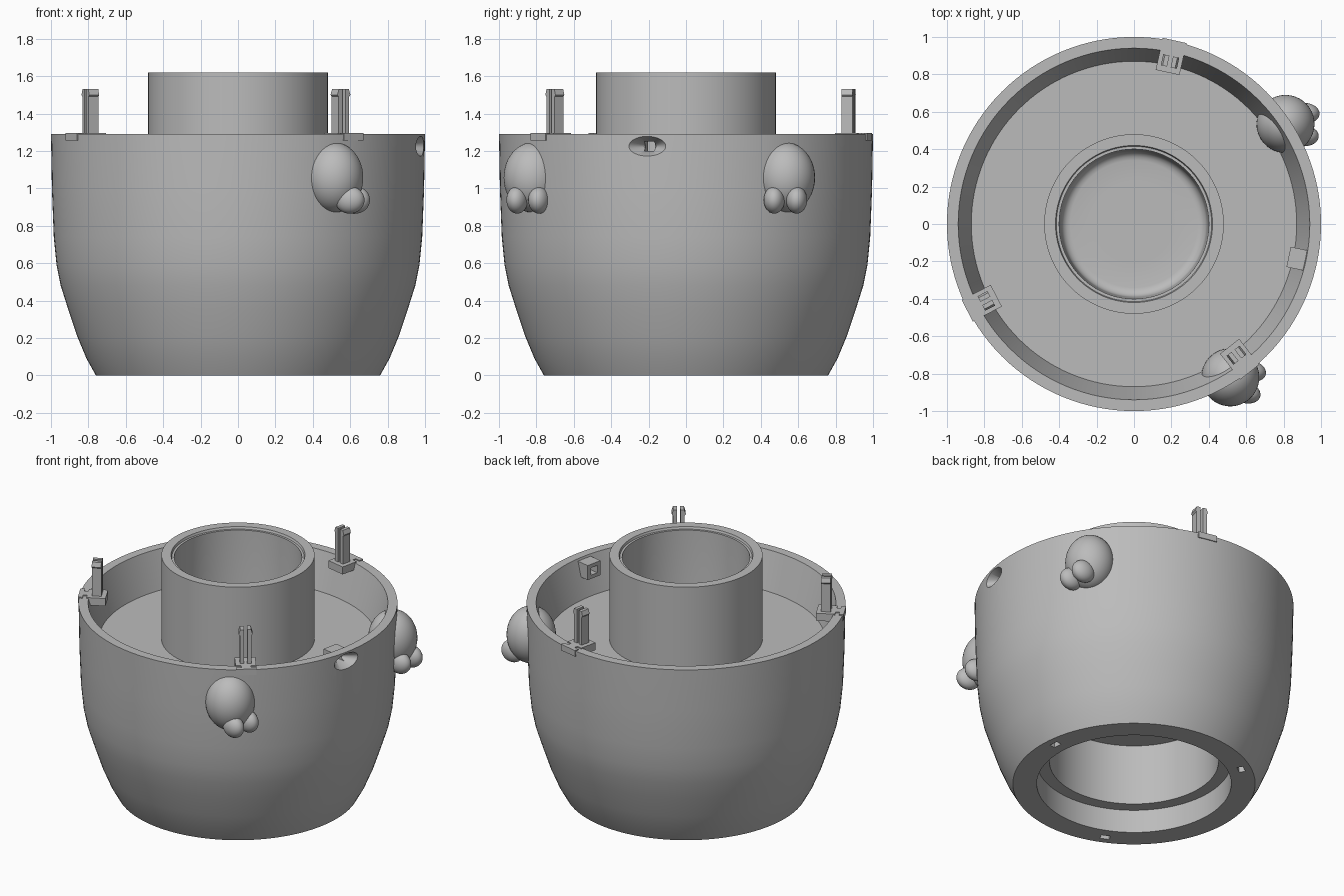
import bpy, bmesh
from math import radians, cos, sin, pi
from mathutils import Matrix, Vector

cube = bpy.data.objects.get("Cube")
if cube:
    bpy.data.objects.remove(cube, do_unlink=True)

grey = bpy.data.materials.new("plain_grey")
grey.use_nodes = True
colour = (0.5, 0.5, 0.5, 1)
grey.diffuse_color = colour
grey.node_tree.nodes["Principled BSDF"].inputs["Base Color"].default_value = colour


def finish(name, bm, matrix=Matrix(), angle=30):
    """Turn a bmesh into a grey object, smooth apart from its sharp edges."""
    bmesh.ops.recalc_face_normals(bm, faces=bm.faces)
    me = bpy.data.meshes.new(name)
    bm.to_mesh(me)
    bm.free()
    me.transform(matrix)
    me.materials.append(grey)
    ob = bpy.data.objects.new(name, me)
    bpy.context.collection.objects.link(ob)
    smooth(ob, angle)
    return ob


def smooth(ob, angle=30):
    bpy.ops.object.select_all(action='DESELECT')
    ob.select_set(True)
    bpy.context.view_layer.objects.active = ob
    bpy.ops.object.shade_smooth_by_angle(angle=radians(angle))


def around(deg):
    """Local x points outwards, local y along the rim."""
    return Matrix.Rotation(radians(deg), 4, 'Z')


def box(name, lo, hi, matrix=Matrix()):
    lo, hi = Vector(lo), Vector(hi)
    bm = bmesh.new()
    bmesh.ops.create_cube(bm, size=1)
    bmesh.ops.transform(bm, verts=bm.verts, matrix=Matrix.Translation((lo + hi) / 2)
                        @ Matrix.Diagonal((*(hi - lo), 1)))
    return finish(name, bm, matrix)


def ellipsoid(name, centre, radii, turn=0):
    bm = bmesh.new()
    bmesh.ops.create_uvsphere(bm, u_segments=40, v_segments=24, radius=1)
    return finish(name, bm, Matrix.Translation(centre) @ around(turn)
                  @ Matrix.Diagonal((*radii, 1)), 60)


def cut(ob, cutters):
    bpy.context.view_layer.objects.active = ob
    for c in cutters:
        mod = ob.modifiers.new("cut", 'BOOLEAN')
        mod.operation, mod.solver, mod.object = 'DIFFERENCE', 'EXACT', c
        bpy.ops.object.modifier_apply(modifier=mod.name)
    smooth(ob)


def lathe(name, profile, steps=128):
    bm = bmesh.new()
    verts = [bm.verts.new((r, 0, z)) for r, z in profile]
    edges = [bm.edges.new(p) for p in zip(verts, verts[1:])]
    bmesh.ops.spin(bm, geom=verts + edges, axis=(0, 0, 1), cent=(0, 0, 0),
                   steps=steps, angle=2 * pi)
    bmesh.ops.remove_doubles(bm, verts=bm.verts, dist=1e-4)
    return finish(name, bm)


# Bowl, raised central tube and stepped recess underneath, in one turned profile
outer_wall = [(.76, 0), (.81, .09), (.86, .21), (.91, .36), (.948, .48),
              (.97, .59), (.985, .74), (.995, 1), (1, 1.29)]
inside = [(.94, 1.29), (.87, 1.04), (.48, 1.04), (.48, 1.62), (.42, 1.62),
          (.415, 1.605), (.40, 1.605), (.39, .69)]
fillet = [(.34 + .05 * cos(a), .69 - .05 * sin(a)) for a in (pi / 8, pi / 4, 3 * pi / 8, pi / 2)]
recess = [(.215, .64), (.215, .637), (0, .637), (0, .58), (.53, .58), (.53, .16), (.61, .16), (.61, 0)]
bowl = lathe("bowl", outer_wall + inside + fillet + recess + [outer_wall[0]])

# Guide block inside the wall, with a countersunk side hole
side = around(-12)
block = box("guide_block", (.845, -.055, 1.175), (.945, .055, 1.275), side)
slot = box("slot_cutter", (.7, -.027, 1.2), (1.2, .027, 1.25), side)
bm = bmesh.new()
bmesh.ops.create_cone(bm, cap_ends=True, segments=48, radius1=.3, radius2=1.3, depth=.12)
sink = finish("countersink_cutter", bm, side @ Matrix.Translation((.98, 0, 1.225))
              @ Matrix.Diagonal((1, .11, .055, 1)) @ Matrix.Rotation(pi / 2, 4, 'Y'))

# Small sockets in the underside
sockets = [box("socket_cutter", (.675, -.03, -.1), (.715, .03, .06), around(a))
           for a in (5, 125, 245)]
cut(bowl, [sink, slot] + sockets)
cut(block, [sink, slot])
for helper in [sink, slot] + sockets:
    bpy.data.objects.remove(helper, do_unlink=True)

# Three split clips standing on ledges, each with a plate on the rim
for n, a in enumerate((77.5, 207.5, -52), 1):
    m = around(a)
    box(f"clip_ledge_{n}", (.83, -.065, 1.245), (.95, .065, 1.297), m)
    box(f"rim_plate_{n}", (.95, -.03, 1.27), (.985, .03, 1.297), m)
    box(f"rim_tab_{n}", (.975, -.065, 1.255), (1.005, .065, 1.297), m)
    for s in (-1, 1):
        bm = bmesh.new()
        outline = [(.01, 1.29), (.036, 1.29), (.036, 1.49), (.044, 1.5), (.034, 1.53), (.01, 1.53)]
        face = bm.faces.new([bm.verts.new((.86, s * y, z)) for y, z in outline])
        ext = bmesh.ops.extrude_face_region(bm, geom=[face])["geom"]
        bmesh.ops.translate(bm, vec=(.06, 0, 0),
                            verts=[v for v in ext if isinstance(v, bmesh.types.BMVert)])
        finish(f"clip_prong_{n}_{'a' if s < 0 else 'b'}", bm, m)

# Two rounded feet through the wall, each with a pair of toes
for n, (x, y, turn) in enumerate(((.515, -.82, -14), (.81, .535, -2)), 1):
    ellipsoid(f"foot_{n}", (x, y, 1.058), (.155, .155, .187), turn)
    for k, s in enumerate((-1, 1), 1):
        offset = around(turn) @ Vector((.1, s * .06, 0))
        ellipsoid(f"toe_{n}_{k}", (x + offset.x, y + offset.y, .938),
                  (.08, .056, .073), turn)
